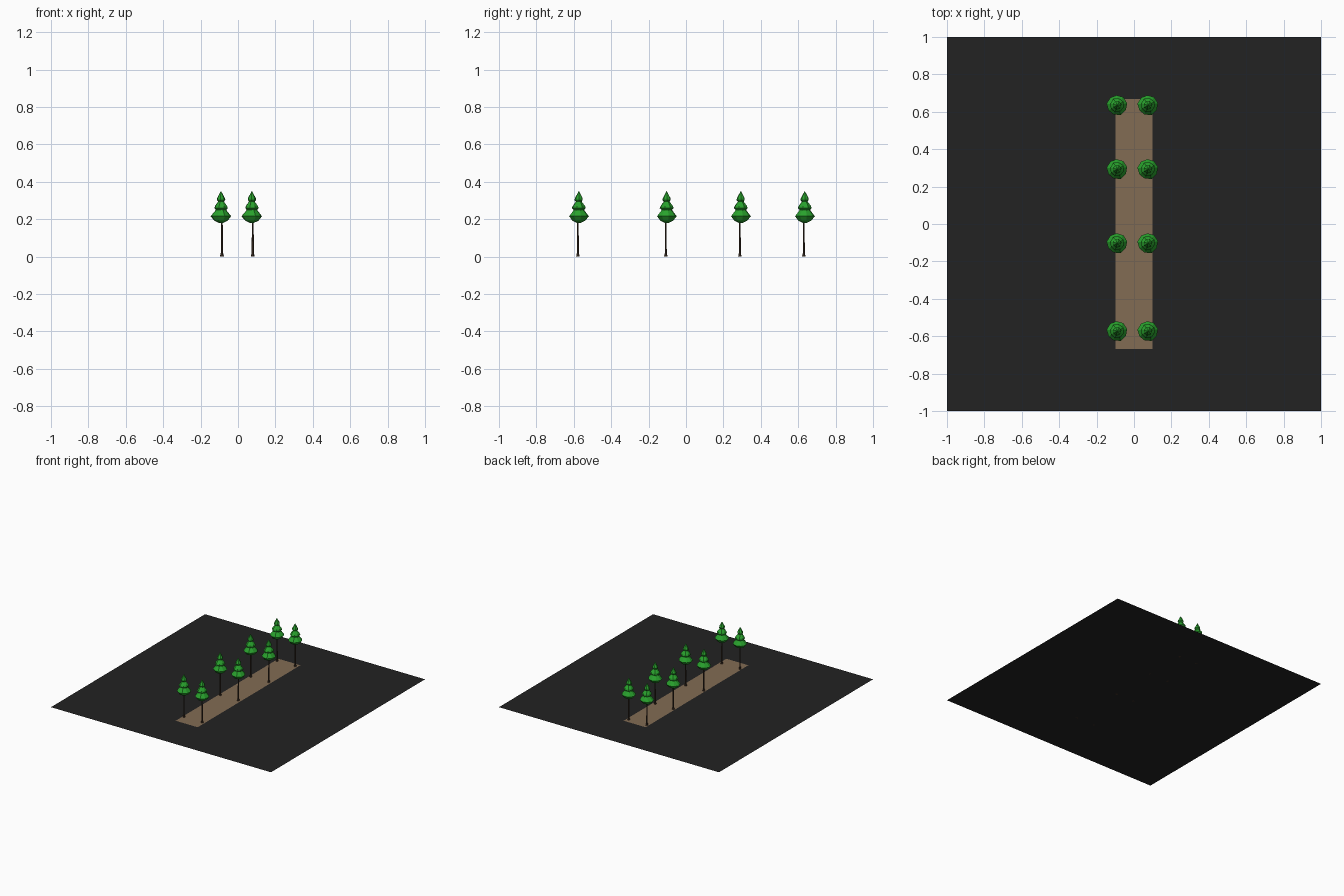
import bpy, bmesh, math, random

if "Cube" in bpy.data.objects:
    bpy.data.objects.remove(bpy.data.objects["Cube"])

def material(name, rgb):
    m = bpy.data.materials.new(name)
    m.diffuse_color = (*rgb, 1)
    m.use_nodes = True
    m.node_tree.nodes["Principled BSDF"].inputs["Base Color"].default_value = m.diffuse_color
    return m

ASPHALT = material("dark ground", (0.016, 0.016, 0.016))
DIRT = material("brown path", (0.225, 0.15, 0.088))
BARK = material("dark bark", (0.05, 0.03, 0.018))
LEAF = material("leaf green", (0.022, 0.36, 0.026))

def add_object(name, mesh, loc=(0, 0, 0)):
    ob = bpy.data.objects.new(name, mesh)
    ob.location = loc
    bpy.context.collection.objects.link(ob)
    return ob

def finish(bm, name, mat):
    bmesh.ops.recalc_face_normals(bm, faces=bm.faces)
    mesh = bpy.data.meshes.new(name)
    bm.to_mesh(mesh)
    bm.free()
    mesh.materials.append(mat)
    return mesh

def sheet(name, x0, x1, y0, y1, z, mat):
    bm = bmesh.new()
    bm.faces.new([bm.verts.new(p) for p in
                  ((x0, y0, z), (x1, y0, z), (x1, y1, z), (x0, y1, z))])
    mesh = bpy.data.meshes.new(name)
    bm.to_mesh(mesh)
    bm.free()
    mesh.materials.append(mat)
    add_object(name, mesh)

def lathe(bm, profile, sides, phase=0.0, jitter=0.0):
    """Flat-faced turned shape from (radius, z) pairs, with capped ends."""
    rings = []
    for r, z in profile:
        ring = []
        for i in range(sides):
            a = phase + 2 * math.pi * i / sides
            k = r * (1 + random.uniform(-jitter, jitter))
            ring.append(bm.verts.new((k * math.cos(a), k * math.sin(a), z)))
        rings.append(ring)
    for lo, hi in zip(rings, rings[1:]):
        for i in range(sides):
            j = (i + 1) % sides
            bm.faces.new((lo[i], lo[j], hi[j], hi[i]))
    bm.faces.new(rings[0][::-1])
    bm.faces.new(rings[-1])

random.seed(4)

# ground and path
sheet("ground", -1, 1, -1, 1, 0, ASPHALT)
sheet("path", -0.1, 0.1, -0.667, 0.667, 0.002, DIRT)

# trunk: thin, flared at the foot
bm = bmesh.new()
lathe(bm, [(0.011, 0), (0.006, 0.02), (0.0055, 0.10), (0.004, 0.20)], 6)
trunk_mesh = finish(bm, "trunk", BARK)

# canopy: three stacked tiers of faceted foliage
bm = bmesh.new()
lathe(bm, [(0.012, 0.181), (0.035, 0.192), (0.055, 0.216), (0.032, 0.245),
           (0.02, 0.275)], 9, 0.2, 0.04)
lathe(bm, [(0.022, 0.243), (0.038, 0.259), (0.034, 0.271), (0.014, 0.297)], 8, 0.5, 0.04)
lathe(bm, [(0.012, 0.288), (0.023, 0.303), (0.021, 0.313), (0.001, 0.35)], 7, 0.1, 0.04)
canopy_mesh = finish(bm, "canopy", LEAF)

# two rows of four trees
for y in (-0.578, -0.108, 0.288, 0.63):
    for x in (-0.086, 0.079):
        add_object("trunk", trunk_mesh, (x, y, 0))
        add_object("canopy", canopy_mesh, (x - 0.005, y + 0.005, 0))
